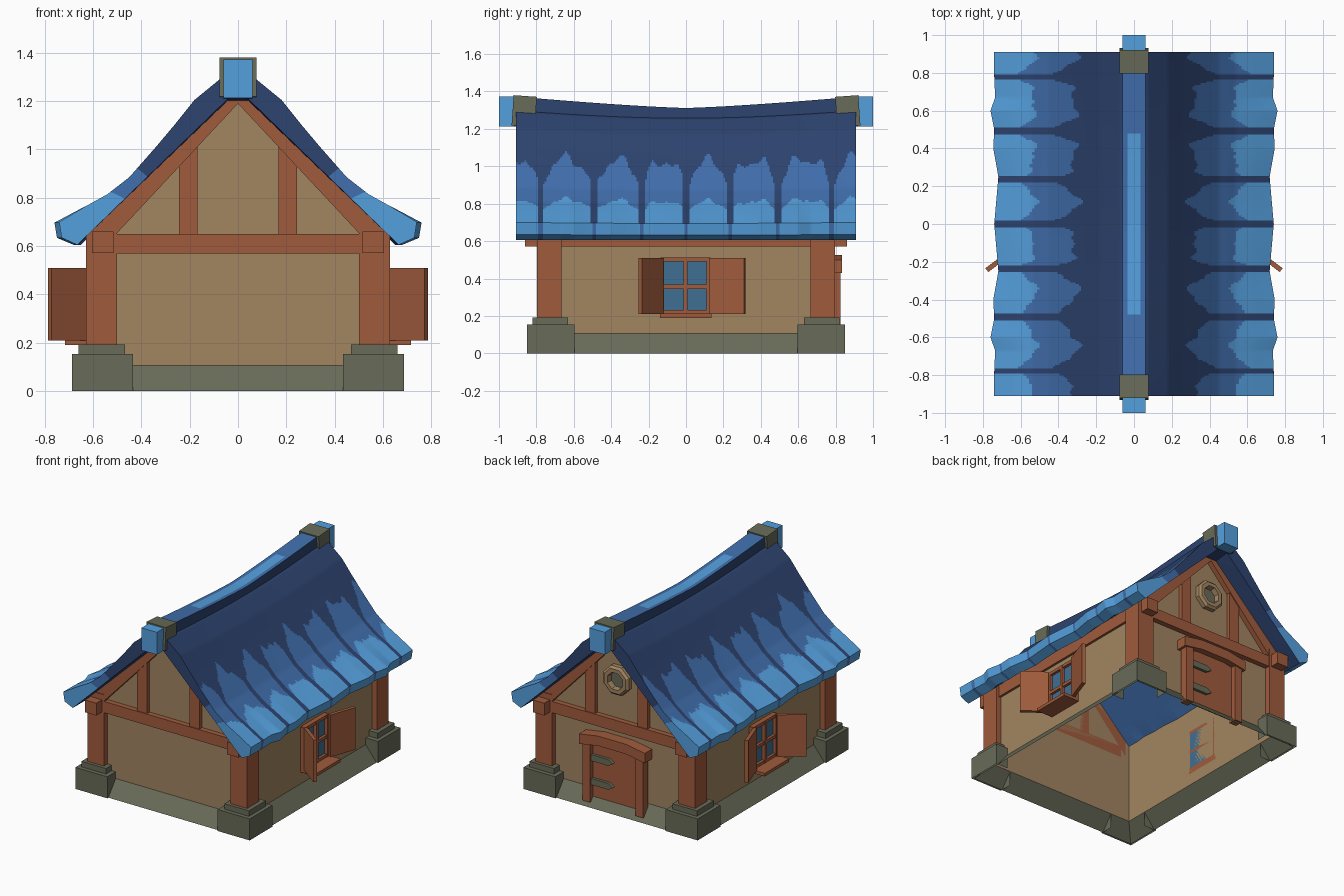
import bpy, bmesh, math
from mathutils import Matrix, Vector

if "Cube" in bpy.data.objects:
    bpy.data.objects.remove(bpy.data.objects["Cube"], do_unlink=True)


def material(name, hexcode):
    srgb = [int(hexcode[i:i + 2], 16) / 255 for i in (0, 2, 4)]
    col = [c / 12.92 if c < 0.04 else ((c + 0.055) / 1.055) ** 2.4 for c in srgb] + [1]
    m = bpy.data.materials.new(name)
    m.use_nodes = True
    m.diffuse_color = col
    m.node_tree.nodes["Principled BSDF"].inputs["Base Color"].default_value = col
    return m


NAVY = material("roof navy", "2D436F")
MID = material("roof mid blue", "416FAE")
LIGHT = material("roof light blue", "55A0DE")
TAN = material("plaster tan", "A28561")
WOOD = material("timber brown", "A05B3C")
STONE = material("stone grey", "686B58")
GLASS = material("window glass", "3F6F92")

WX, WY = 0.59, 0.755  # wall half width and half length


def finish(name, bm, mats, smooth=False):
    bmesh.ops.recalc_face_normals(bm, faces=bm.faces)
    me = bpy.data.meshes.new(name)
    bm.to_mesh(me)
    bm.free()
    ob = bpy.data.objects.new(name, me)
    bpy.context.collection.objects.link(ob)
    for m in mats:
        me.materials.append(m)
    if smooth:
        bpy.ops.object.select_all(action="DESELECT")
        ob.select_set(True)
        bpy.context.view_layer.objects.active = ob
        bpy.ops.object.shade_smooth_by_angle(angle=math.radians(30))
    return ob


def mirror(ob, x=False, y=False):
    mod = ob.modifiers.new("mirror", "MIRROR")
    mod.use_axis = (x, y, False)
    return ob


def box(name, xs, ys, zs, mat, pivot=None, angle=0, axis="Z"):
    bm = bmesh.new()
    size = [b - a for a, b in (xs, ys, zs)]
    mid = [(a + b) / 2 for a, b in (xs, ys, zs)]
    bmesh.ops.create_cube(bm, size=1, matrix=Matrix.Translation(mid) @ Matrix.Diagonal(size + [1]))
    if pivot:
        bmesh.ops.rotate(bm, verts=bm.verts, cent=pivot, matrix=Matrix.Rotation(math.radians(angle), 3, axis))
    return finish(name, bm, [mat])


def corner(name, xs, ys, zs, mat):
    # Outer shell wrapped round a wall corner, mirrored to all four
    (x0, x1), (y0, y1) = xs, ys
    pts = [(WX, y0), (x1, y0), (x1, y1), (x0, y1), (x0, WY)]
    bm = bmesh.new()
    low, top = [[bm.verts.new((x, y, z)) for x, y in pts] for z in zs]
    for i in range(4):
        bm.faces.new((low[i], low[i + 1], top[i + 1], top[i]))
    bm.faces.new(top + [bm.verts.new((WX, WY, zs[1]))])
    return mirror(finish(name, bm, [mat]), True, True)


def prism(name, pts, y0, y1, mat):
    # Extrude an x-z outline along y
    bm = bmesh.new()
    face = bm.faces.new([bm.verts.new((x, y0, z)) for x, z in pts])
    ext = bmesh.ops.extrude_face_region(bm, geom=[face])
    bmesh.ops.translate(bm, vec=(0, y1 - y0, 0), verts=[v for v in ext["geom"] if isinstance(v, bmesh.types.BMVert)])
    return finish(name, bm, [mat])


def interp(table, t):
    for (a, va), (b, vb) in zip(table, table[1:]):
        if t <= b:
            return va + (vb - va) * (t - a) / (b - a)
    return table[-1][1]


# Walls: open shell with a flared stone foot and gable ends
bm = bmesh.new()
rings = []
for wx, wy, z in ((0.675, 0.838, 0), (WX, WY, 0.105), (WX, WY, 0.72)):
    rings.append([bm.verts.new((sx * wx, sy * wy, z)) for sx, sy in ((-1, -1), (1, -1), (1, 1), (-1, 1))])
for k in range(2):
    for i in range(4):
        j = (i + 1) % 4
        f = bm.faces.new((rings[k][i], rings[k][j], rings[k + 1][j], rings[k + 1][i]))
        f.material_index = 1 - k
for a, b, y in ((0, 1, -WY), (2, 3, WY)):
    bm.faces.new((rings[2][a], rings[2][b], bm.verts.new((0, y, 1.26))))
finish("walls", bm, [TAN, STONE])

# Corner posts on stepped stone blocks
corner("corner_block", (0.435, 0.687), (0.595, 0.85), (0, 0.153), STONE)
corner("corner_block_step", (0.467, 0.66), (0.63, 0.82), (0.15, 0.192), STONE)
corner("corner_post", (0.50, 0.63), (0.665, 0.797), (0.19, 0.70), WOOD)

# Timber frame
mirror(box("side_beam", (WX, 0.607), (-0.76, 0.76), (0.572, 0.66), WOOD), True)
mirror(box("side_beam_end", (0.515, 0.605), (0.76, 0.86), (0.572, 0.66), WOOD), True, True)
mirror(box("gable_beam", (-0.52, 0.52), (WY, 0.792), (0.57, 0.65), WOOD), False, True)
mirror(prism("gable_stud", [(0.167, 0.64), (0.245, 0.64), (0.245, 0.96), (0.167, 1.04)], WY, 0.785, WOOD), True, True)
mirror(prism("rafter", [(0, 1.19), (0, 1.27), (0.56, 0.73), (0.56, 0.59)], WY, 0.792, WOOD), True, True)

# Roof: thick curved shell, painted in tongues towards the eaves
OUTER = [(0, 1.31), (0.07, 1.295), (0.18, 1.205), (0.26, 1.105), (0.34, 1.01), (0.45, 0.885), (0.54, 0.815),
         (0.63, 0.765), (0.74, 0.70), (0.73, 0.635), (0.665, 0.605)]
FASCIA = 8
WAVE = [(0, 0), (0.25, -0.022), (0.4, 0.005), (0.5, 0), (0.6, 0.02), (0.67, -0.005), (0.78, 0), (0.92, 0)]
SPLITS = [0, 0.235, 0.49, 0.78, 1.05]
END = 0.91


def warp(x, y, z):
    sag = 0.04 * max(0, (z - 0.6) / 0.7) * math.cos(math.pi / 2 * y / END)
    return Vector((x + interp(WAVE, abs(y)) * max(0, (x - 0.5) / 0.24), y, z - sag))


def shade(x, y, fascia):
    a = abs(y)
    lo, hi = next((p, q) for p, q in zip(SPLITS, SPLITS[1:]) if a <= q)
    t = 2 * (a - lo) / (hi - lo) - 1
    arch = max(0, 1 - t * t)
    gap = min(a - lo, hi - a)
    if fascia:
        return 2 if gap > 0.012 else 1
    ragged = 0.015 * math.sin(41 * y) + 0.008 * math.sin(83 * y + 1)
    if gap > 0.016 and x > 0.75 - 0.225 * arch ** 0.3 + ragged:
        return 2
    return 1 if gap > 0.016 and x > 0.72 - 0.415 * arch ** 0.22 + 1.5 * ragged else 0


outline, eave = [], 0
for i, (p, q) in enumerate(zip(OUTER, OUTER[1:])):
    if i == FASCIA:
        eave = len(outline)
    n = max(1, round(math.dist(p, q) / 0.016)) if i < FASCIA else 2
    outline += [(p[0] + (q[0] - p[0]) * k / n, p[1] + (q[1] - p[1]) * k / n) for k in range(n)]
outline.append(OUTER[-1])
N = len(outline)
inner = [(0.665 * i / (N - 1), 1.25 - 0.645 * i / (N - 1)) for i in range(N)]
STEPS = 200
ys = [END * (2 * k / STEPS - 1) for k in range(STEPS + 1)]
bm = bmesh.new()
top = [[bm.verts.new(warp(x, y, z)) for x, z in outline] for y in ys]
low = [[bm.verts.new(warp(x, y, z)) for x, z in inner[:-1]] + [row[-1]] for y, row in zip(ys, top)]
for k in range(STEPS):
    for i in range(N - 1):
        f = bm.faces.new((top[k][i], top[k + 1][i], top[k + 1][i + 1], top[k][i + 1]))
        c = f.calc_center_median()
        f.material_index = shade(c.x, c.y, i >= eave)
        f = bm.faces.new((low[k][i], low[k][i + 1], low[k + 1][i + 1], low[k + 1][i]))
        f.material_index = 1 if abs(c.y) < WY else 0
for k in (0, STEPS):
    for i in range(N - 1):
        vs = [top[k][i], top[k][i + 1], low[k][i + 1], low[k][i]]
        f = bm.faces.new(list(dict.fromkeys(vs)))
        x = f.calc_center_median().x
        f.material_index = 2 if x > 0.5 else 1 if x > 0.4 else 0
mirror(finish("roof", bm, [NAVY, MID, LIGHT], smooth=True), True)

# Sagging ridge beam with lighter ends and a worn strip on top
bm = bmesh.new()
cols = (-0.06, -0.035, 0.035, 0.06)
prev = None
for k in range(51):
    y = k / 25 - 1
    t = min(1, abs(y) / 0.9)
    z = 1.312 + 0.06 * t ** 1.3
    ring = [bm.verts.new((x, y, z)) for x in cols] + [bm.verts.new((x, y, z - 0.16)) for x in (0.06, -0.06)]
    if prev:
        for i in range(6):
            j = (i + 1) % 6
            f = bm.faces.new((prev[i], prev[j], ring[j], ring[i]))
            c = abs(y - 0.02)
            f.material_index = 2 if c > 0.9 or (i == 1 and c < 0.46) else 1 if i < 3 else 0
    if k in (0, 50):
        bm.faces.new(ring).material_index = 2
    prev = ring
finish("ridge_beam", bm, [NAVY, MID, LIGHT])
mirror(box("ridge_clamp", (-0.077, 0.077), (0.803, 0.927), (1.214, 1.376), STONE,
           pivot=(0, 0.865, 1.295), angle=4, axis="X"), False, True)

# Side windows: frame, panes, sill and open shutters
mirror(box("window_glass", (WX, 0.605), (-0.125, 0.12), (0.22, 0.50), GLASS), True)
for y in (-0.14, -0.014, 0.11):
    mirror(box("window_upright", (WX, 0.627), (y, y + 0.022), (0.21, 0.51), WOOD), True)
for z in (0.21, 0.345, 0.49):
    mirror(box("window_rail", (WX, 0.624), (-0.135, 0.13), (z, z + 0.022), WOOD), True)
mirror(box("window_sill", (WX, 0.715), (-0.14, 0.135), (0.19, 0.212), WOOD), True)
mirror(box("shutter_front", (0.62, 0.645), (-0.33, -0.14), (0.21, 0.51), WOOD, pivot=(0.62, -0.14, 0), angle=53), True)
mirror(box("shutter_rear", (0.62, 0.645), (0.13, 0.33), (0.21, 0.51), WOOD, pivot=(0.62, 0.13, 0), angle=-19), True)

# Rear door with frame, curved lintel and strap hinges
box("door_panel", (-0.20, 0.20), (WY, 0.79), (0.06, 0.47), WOOD)
mirror(box("door_jamb", (0.18, 0.238), (0.765, 0.825), (0.03, 0.46), WOOD), True)
prism("door_lintel", [(-0.26, 0.43), (-0.11, 0.455), (0.11, 0.455), (0.26, 0.43), (0.26, 0.50), (0.11, 0.525),
                      (-0.11, 0.525), (-0.26, 0.50)], WY, 0.835, WOOD)
for z in (0.15, 0.32):
    prism("door_hinge", [(0.19, z), (0.19, z + 0.045), (0.045, z + 0.045), (0.01, z + 0.022), (0.045, z)],
          0.785, 0.81, STONE)

# Round window in the rear gable: octagonal ring and recessed pane
bm = bmesh.new()
rim = []
for r, y in ((0.108, WY), (0.108, 0.785), (0.092, 0.80), (0.064, 0.80), (0.058, 0.762)):
    rim.append([bm.verts.new((r * math.cos(a), y, 0.93 + r * math.sin(a)))
                for a in ((i + 0.5) * math.pi / 4 for i in range(8))])
for p, q in zip(rim, rim[1:]):
    for i in range(8):
        j = (i + 1) % 8
        bm.faces.new((p[i], p[j], q[j], q[i]))
bm.faces.new(rim[-1]).material_index = 1
finish("round_window", bm, [TAN, STONE])
